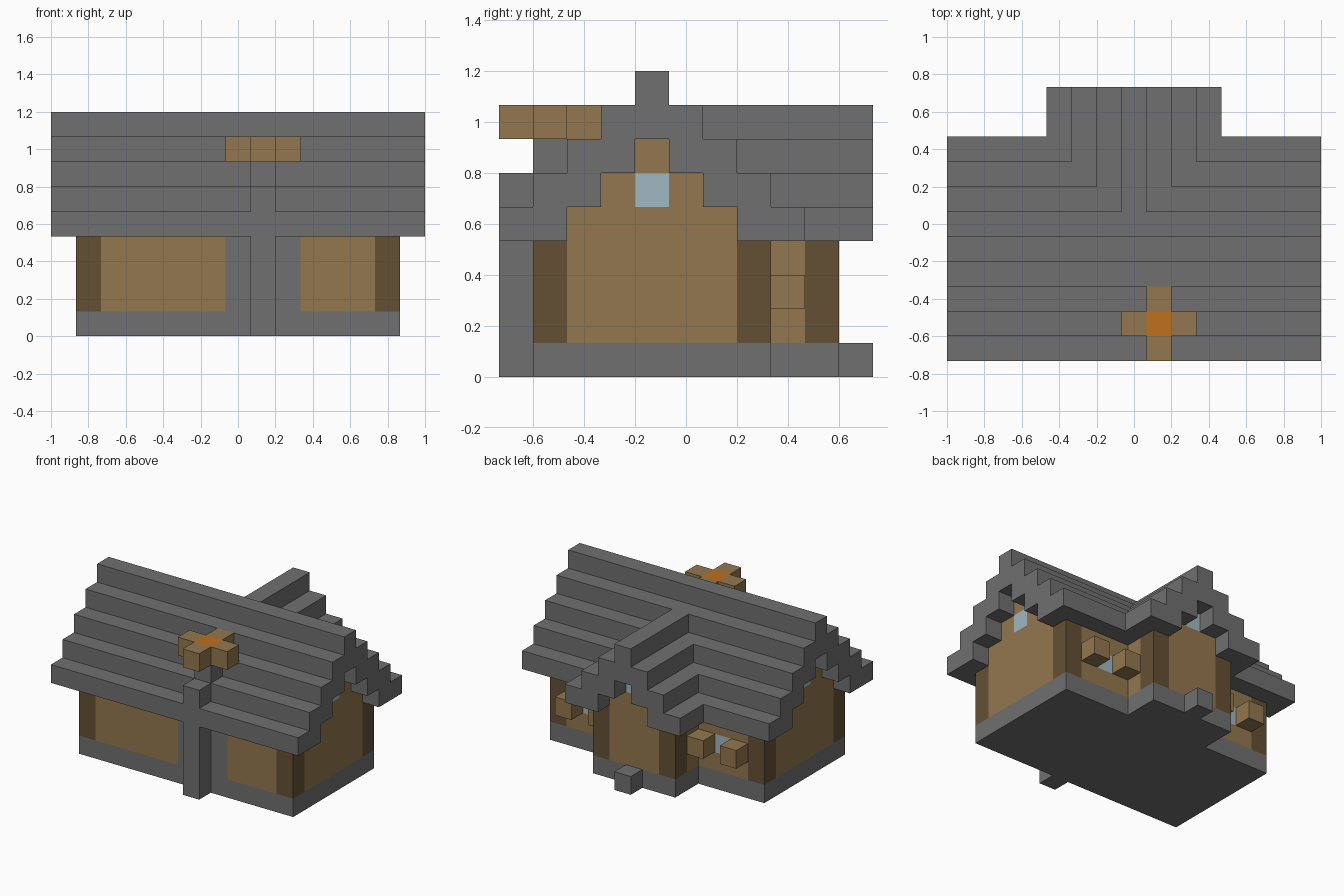
import bpy, bmesh
from mathutils import Vector

cube = bpy.data.objects.get("Cube")
if cube:
    bpy.data.objects.remove(cube, do_unlink=True)

U = 2 / 15                      # one building block
EAVE = 4                        # roof starts on this layer


def material(name, rgb):
    m = bpy.data.materials.new(name)
    m.use_nodes = True
    m.diffuse_color = (*rgb, 1)
    m.node_tree.nodes["Principled BSDF"].inputs["Base Color"].default_value = (*rgb, 1)
    return m


STONE = material("grey stone", (0.16, 0.16, 0.16))
PLANK = material("tan planks", (0.29, 0.186, 0.078))
LOG = material("dark log", (0.13, 0.08, 0.034))
GLASS = material("pale blue glass", (0.35, 0.48, 0.54))
FIRE = material("orange fire", (0.52, 0.162, 0.013))


def world(x, y, z):
    return Vector(((x - 7.5) * U, (y - 5.5) * U, z * U))


def finish(name, mat, bm):
    bmesh.ops.recalc_face_normals(bm, faces=bm.faces)
    mesh = bpy.data.meshes.new(name)
    bm.to_mesh(mesh)
    bm.free()
    mesh.materials.append(mat)
    obj = bpy.data.objects.new(name, mesh)
    bpy.context.collection.objects.link(obj)


def extrude(name, mat, points, offset):
    """Extrude a flat outline along an offset."""
    bm = bmesh.new()
    face = bm.faces.new([bm.verts.new(p) for p in points])
    new = bmesh.ops.extrude_face_region(bm, geom=[face])["geom"]
    verts = [v for v in new if isinstance(v, bmesh.types.BMVert)]
    bmesh.ops.translate(bm, verts=verts, vec=offset)
    finish(name, mat, bm)


def block(name, mat, xs, ys, zs):
    """Box filling inclusive ranges of grid cells; one number means one cell."""
    (x0, x1), (y0, y1), (z0, z1) = [r if isinstance(r, tuple) else (r, r) for r in (xs, ys, zs)]
    outline = [world(x0, y0, z0), world(x1 + 1, y0, z0),
               world(x1 + 1, y1 + 1, z0), world(x0, y1 + 1, z0)]
    extrude(name, mat, outline, Vector((0, 0, (z1 + 1 - z0) * U)))


def stepped_roof(name, top, half, place, offset):
    """Stair-stepped gable roof, two blocks thick, from a profile."""
    upper, lower = [], []
    for d in range(-half, half + 1):
        hi = top + 1 - abs(d)
        lo = max(top - 1 - abs(d), EAVE)
        upper += [(d - 0.5, hi), (d + 0.5, hi)]
        lower += [(d - 0.5, lo), (d + 0.5, lo)]
    path = upper + lower[::-1]
    path = [p for i, p in enumerate(path) if p != path[i - 1]]
    extrude(name, STONE, [place(s, z) for s, z in path], offset)


# Stone foundation and door step
block("foundation", STONE, (1, 13), (1, 7), 0)
block("wing_foundation", STONE, (5, 9), (8, 9), 0)
block("back_step", STONE, 7, 10, 0)

# Roofs
stepped_roof("main_roof", 8, 4, lambda s, z: world(0, 4.5 + s, z), Vector((15 * U, 0, 0)))
stepped_roof("wing_roof", 7, 3, lambda s, z: world(7.5 + s, 6, z), Vector((0, 5 * U, 0)))

# Front wall either side of the stone hearth
block("front_wall_right", PLANK, (2, 6), 1, (1, 3))
block("front_wall_left", PLANK, (10, 12), 1, (1, 3))
block("hearth_wall", STONE, (7, 9), 1, (1, 3))

# Chimney with a cross of planks around the fire
block("chimney_shaft", STONE, 8, 0, (0, 3))
block("chimney_bend", STONE, 8, 0, 5)
block("chimney_neck", STONE, 8, 1, 6)
block("chimney_fire", FIRE, 8, 1, 7)
for dx, dy in ((-1, 0), (1, 0), (0, -1), (0, 1)):
    block("chimney_rim", PLANK, 8 + dx, 1 + dy, 7)

# Parts repeated on both sides
for side, sx in (("left", 1), ("right", -1)):
    def X(d):
        return 7 + sx * d

    def span(a, b):
        return tuple(sorted((X(a), X(b))))

    # Corner logs
    for d, y, part in ((6, 1, "front"), (6, 7, "back"), (2, 9, "wing")):
        block(f"{part}_corner_log_{side}", LOG, X(d), y, (1, 3))

    # Gable end with a small window
    block(f"gable_wall_{side}", PLANK, X(6), (2, 6), (1, 4))
    for y in (3, 5):
        block(f"gable_window_frame_{side}", PLANK, X(6), y, 5)
    block(f"gable_window_{side}", GLASS, X(6), 4, 5)
    block(f"gable_peak_{side}", PLANK, X(6), 4, 6)

    # Back wall with window and shutters
    for z in (1, 3):
        block(f"back_wall_{side}", PLANK, span(3, 5), 7, z)
    block(f"back_window_{side}", GLASS, X(4), 7, 2)
    for d in (3, 5):
        block(f"back_window_frame_{side}", PLANK, X(d), 7, 2)
        block(f"shutter_{side}", PLANK, X(d), 8, 2)

    block(f"wing_side_wall_{side}", PLANK, X(2), (7, 8), (1, 3))

# Wing back wall
block("wing_back_wall", PLANK, (6, 8), 9, (1, 4))
block("wing_window", GLASS, 7, 9, 5)
